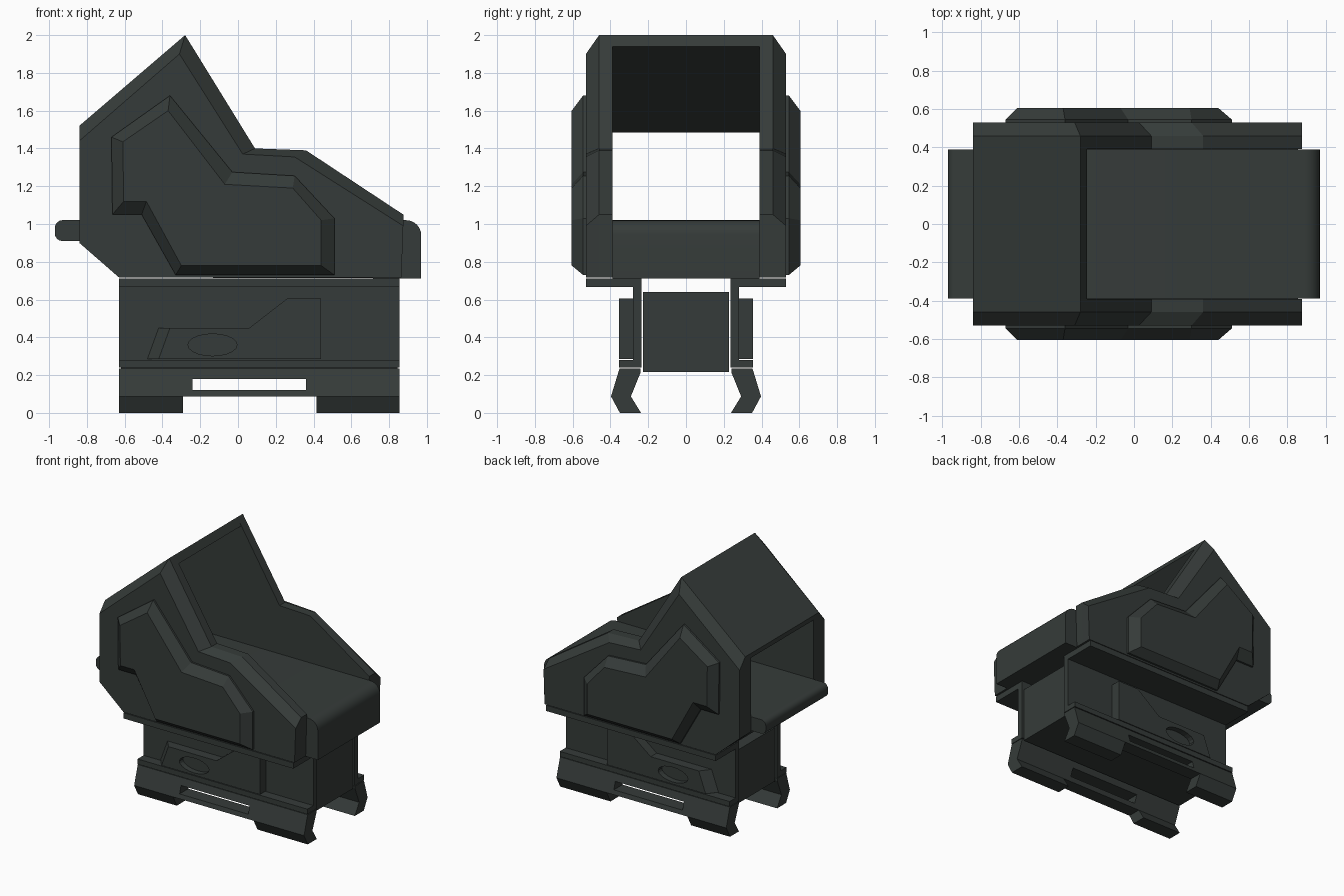
import bpy, bmesh, math

if "Cube" in bpy.data.objects:
    bpy.data.objects.remove(bpy.data.objects["Cube"])

mat = bpy.data.materials.new("dark_metal")
mat.diffuse_color = (0.036, 0.044, 0.041, 1)
mat.use_nodes = True
mat.node_tree.nodes["Principled BSDF"].inputs["Base Color"].default_value = mat.diffuse_color


def loft(name, rings, axis="y"):
    """Join equal-length outlines [(position, points)] along an axis and cap the ends."""
    bm = bmesh.new()
    loops = []
    for pos, pts in rings:
        loops.append([bm.verts.new((a, pos, b) if axis == "y" else (pos, a, b))
                      for a, b in pts])
    n = len(loops[0])
    for l0, l1 in zip(loops, loops[1:]):
        for i in range(n):
            j = (i + 1) % n
            bm.faces.new((l0[i], l0[j], l1[j], l1[i]))
    bm.faces.new(loops[0])
    bm.faces.new(loops[-1])
    bmesh.ops.recalc_face_normals(bm, faces=bm.faces)
    me = bpy.data.meshes.new(name)
    bm.to_mesh(me)
    bm.free()
    ob = bpy.data.objects.new(name, me)
    bpy.context.collection.objects.link(ob)
    me.materials.append(mat)
    return ob


def rect(a0, a1, b0, b1):
    return [(a0, b0), (a1, b0), (a1, b1), (a0, b1)]


def arc(cx, cz, rx, rz, a0, a1, n):
    return [(cx + rx * math.cos(math.radians(a0 + (a1 - a0) * i / n)),
             cz + rz * math.sin(math.radians(a0 + (a1 - a0) * i / n)))
            for i in range(n + 1)]


def cut(ob, cutter):
    cutter.hide_render = True
    cutter.hide_viewport = True
    cutter.display_type = "WIRE"
    m = ob.modifiers.new("cut", "BOOLEAN")
    m.operation = "DIFFERENCE"
    m.solver = "EXACT"
    m.object = cutter


X0, X1 = -0.63, 0.855

# outlines seen from the front
wall_full = [(-0.84, 1.52), (-0.28, 2.0), (0.09, 1.40), (0.36, 1.39),
             (0.875, 1.05), (0.865, 0.717), (X0, 0.717), (-0.84, 0.90)]
wall_face = [(-0.84, 1.44), (-0.31, 1.90), (0.025, 1.37), (0.30, 1.355),
             (0.875, 0.99), (0.865, 0.717), (X0, 0.717), (-0.84, 0.90)]
panel_base = [(-0.67, 1.46), (-0.36, 1.68), (-0.03, 1.275), (0.30, 1.255),
              (0.51, 1.03), (0.51, 0.73), (-0.33, 0.73), (-0.51, 1.05), (-0.665, 1.05)]
panel_face = [(-0.61, 1.435), (-0.37, 1.60), (-0.07, 1.21), (0.29, 1.19),
              (0.44, 1.02), (0.44, 0.78), (-0.30, 0.78), (-0.485, 1.12), (-0.605, 1.12)]
latch_base = [(-0.48, 0.285), (-0.42, 0.45), (0.06, 0.45), (0.26, 0.605), (0.44, 0.605), (0.44, 0.285)]
latch_face = [(-0.42, 0.285), (-0.36, 0.45)] + latch_base[2:]

for s, side in ((-1, "front"), (1, "back")):
    # hood wall with a bevelled upper edge, and its raised panel
    loft(f"hood_wall_{side}", [(s * 0.39, wall_full), (s * 0.46, wall_full), (s * 0.53, wall_face)])
    loft(f"hood_panel_{side}", [(s * 0.52, panel_base), (s * 0.545, panel_base), (s * 0.605, panel_face)])

    # base flange, side plate and lower ledge
    loft(f"base_flange_{side}", [(s * 0.235, rect(X0, X1, 0.667, 0.712)),
                                 (s * 0.53, rect(X0, X1, 0.667, 0.712))])
    loft(f"base_plate_{side}", [(s * 0.235, rect(X0, X1, 0.24, 0.67)),
                                (s * 0.28, rect(X0, X1, 0.24, 0.67))])
    loft(f"base_ledge_{side}", [(s * 0.27, rect(X0, X1, 0.24, 0.28)),
                                (s * 0.355, rect(X0, X1, 0.24, 0.28))])

    # latch block with an oval recess
    latch = loft(f"latch_block_{side}", [(s * 0.27, latch_base), (s * 0.28, latch_base), (s * 0.355, latch_face)])
    oval = arc(-0.135, 0.36, 0.13, 0.058, 0, 360, 20)[:-1]
    cut(latch, loft(f"oval_cutter_{side}", [(s * 0.31, oval), (s * 0.45, oval)]))

    # slotted rail clamp
    upper = [(s * y, z) for y, z in ((0.24, 0.235), (0.352, 0.235), (0.397, 0.087), (0.292, 0.087), (0.24, 0.215))]
    clamp = loft(f"rail_clamp_{side}", [(X0, upper), (X1, upper)], "x")
    slot = rect(-0.24, 0.36, 0.12, 0.18)
    cut(clamp, loft(f"slot_cutter_{side}", [(s * 0.15, slot), (s * 0.5, slot)]))

    # clamp feet
    foot = [(s * y, z) for y, z in ((0.292, 0.087), (0.397, 0.087), (0.35, 0), (0.238, 0))]
    for tag, a, b in (("left", X0, -0.29), ("right", 0.415, X1)):
        loft(f"clamp_foot_{side}_{tag}", [(a, foot), (b, foot)], "x")

# sloping hood roof
roof = [(-0.84, 1.52), (-0.28, 2.0), (-0.245, 1.94), (-0.84, 1.485)]
loft("hood_roof", [(-0.39, roof), (0.39, roof)])

# deck between the walls, rounded at both ends
deck = (arc(0.89, 0.94, 0.08, 0.08, 0, 90, 6)
        + arc(-0.93, 0.98, 0.04, 0.04, 90, 180, 4)
        + arc(-0.93, 0.95, 0.04, 0.04, 180, 270, 4)
        + [(-0.84, 0.91), (X0, 0.717), (0.97, 0.712)])
deck_ob = loft("deck", [(-0.388, deck), (0.388, deck)])
bpy.context.view_layer.objects.active = deck_ob
deck_ob.select_set(True)
bpy.ops.object.shade_smooth_by_angle(angle=math.radians(30))

# core block between the base plates
loft("base_core", [(-0.228, rect(X0 + 0.01, X1 - 0.01, 0.217, 0.64)),
                   (0.228, rect(X0 + 0.01, X1 - 0.01, 0.217, 0.64))])
